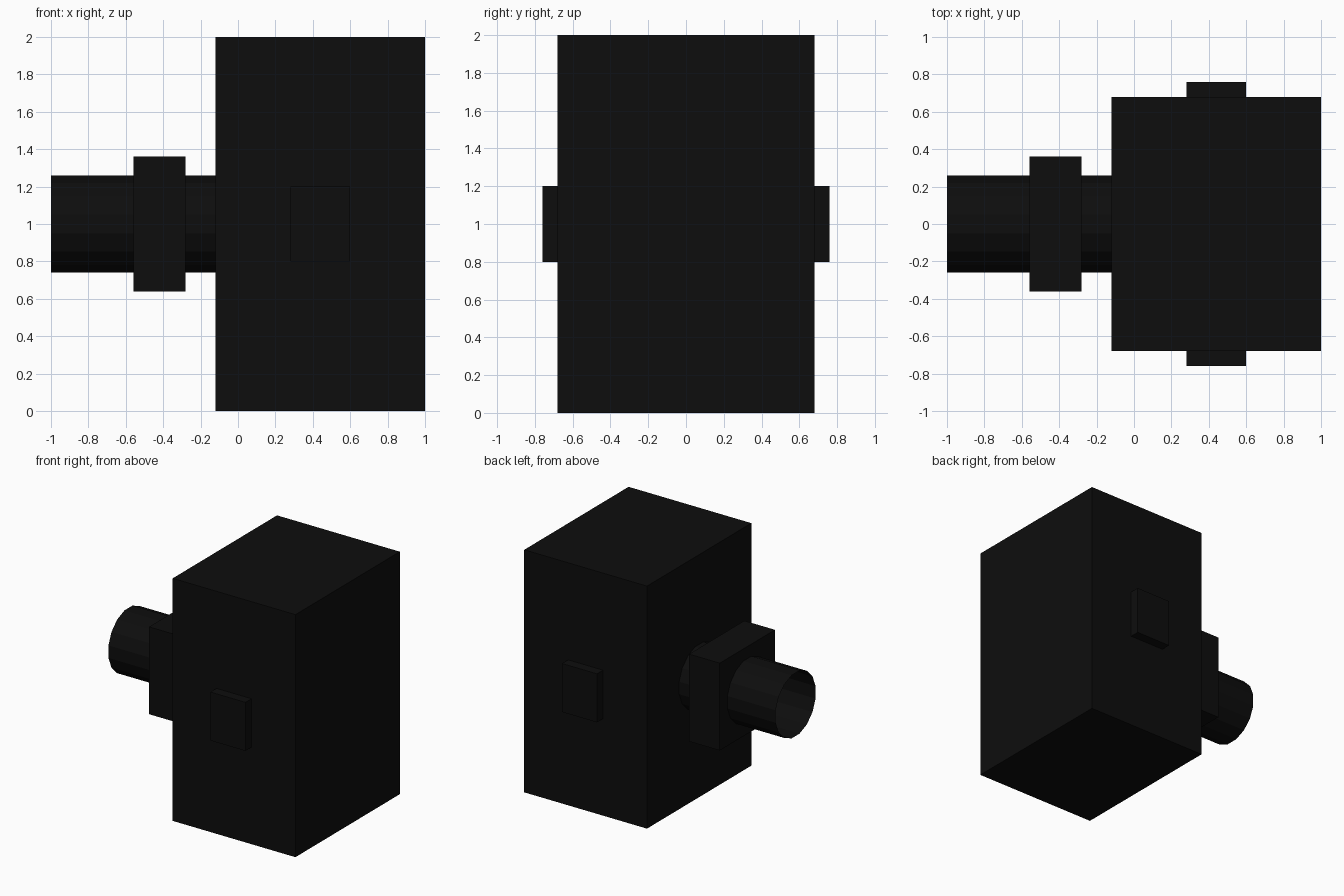
import bpy
import math

cube = bpy.data.objects.get("Cube")
if cube:
    bpy.data.objects.remove(cube, do_unlink=True)

black = bpy.data.materials.new("matte black")
black.use_nodes = True
colour = (0.004, 0.004, 0.004, 1)
black.diffuse_color = colour
black.node_tree.nodes["Principled BSDF"].inputs["Base Color"].default_value = colour


def finish(name):
    obj = bpy.context.object
    obj.name = name
    obj.data.materials.append(black)
    return obj


def box(name, low, high):
    centre = [(a + b) / 2 for a, b in zip(low, high)]
    bpy.ops.mesh.primitive_cube_add(size=1, location=centre)
    obj = finish(name)
    obj.scale = [b - a for a, b in zip(low, high)]
    bpy.ops.object.transform_apply(location=False, rotation=False, scale=True)
    return obj


# Tall main housing
box("main_housing", (-0.12, -0.68, 0), (1, 0.68, 2))

# Raised plates on the front and back
box("front_plate", (0.28, -0.76, 0.8), (0.6, -0.68, 1.2))
box("back_plate", (0.28, 0.68, 0.8), (0.6, 0.76, 1.2))

# Square collar around the tube
box("square_collar", (-0.56, -0.36, 0.64), (-0.28, 0.36, 1.36))

# Open sixteen-sided tube, with flats at top, bottom and sides
sides = 16
bpy.ops.mesh.primitive_cylinder_add(
    vertices=sides, radius=0.26 / math.cos(math.pi / sides), depth=0.88,
    end_fill_type='NOTHING', location=(-0.56, 0, 1))
tube = finish("side_tube")
tube.rotation_euler = (0, math.pi / 2, 0)
bpy.ops.object.transform_apply(location=False, rotation=True, scale=False)
tube.rotation_euler = (math.pi / sides, 0, 0)
bpy.ops.object.transform_apply(location=False, rotation=True, scale=False)
